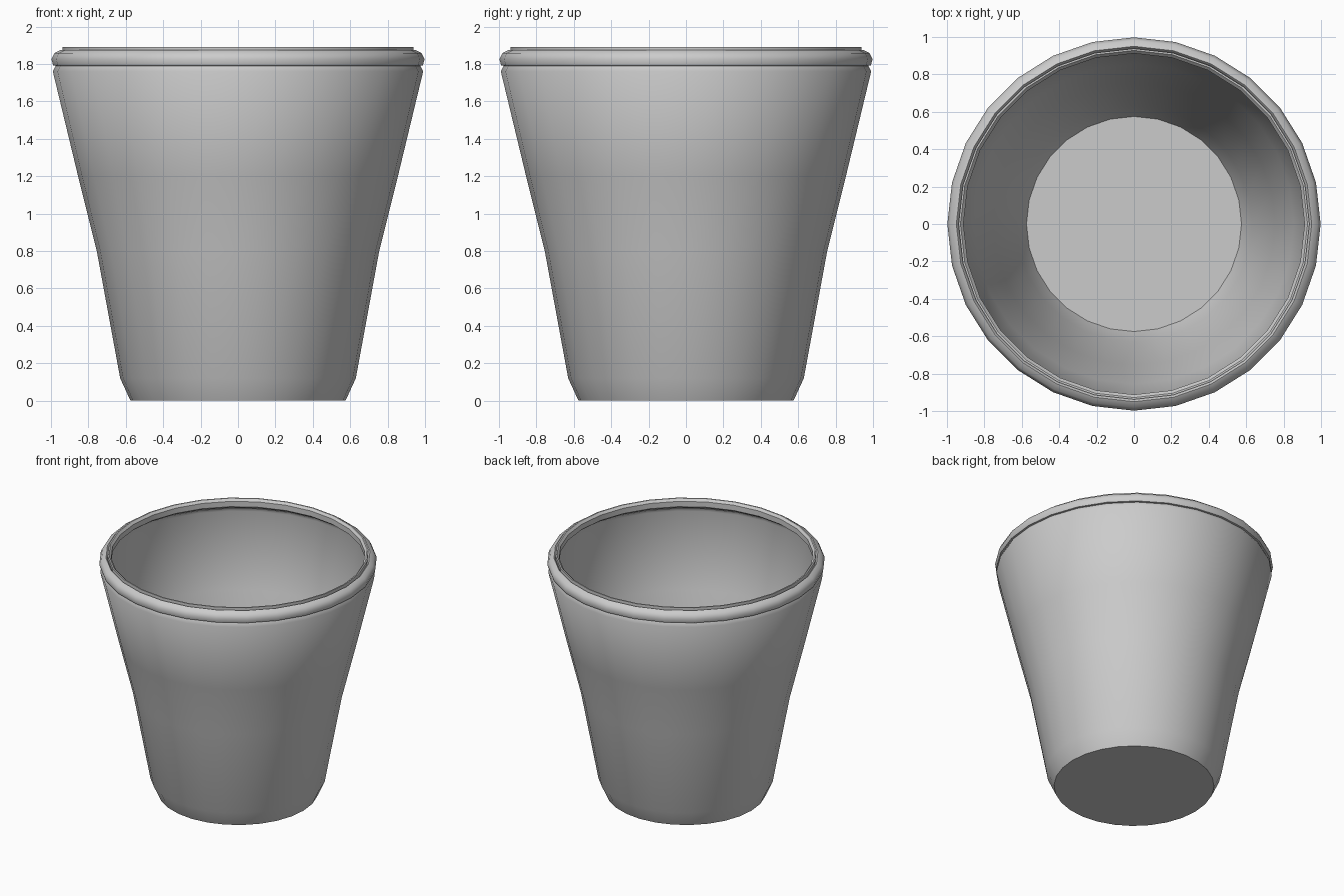
import bpy, bmesh, math

if "Cube" in bpy.data.objects:
    bpy.data.objects.remove(bpy.data.objects["Cube"])

SIDES = 28

grey = bpy.data.materials.new("light_grey")
grey.diffuse_color = (0.6, 0.6, 0.6, 1)
grey.use_nodes = True
grey.node_tree.nodes["Principled BSDF"].inputs["Base Color"].default_value = grey.diffuse_color


def lathe(name, profile, closed=False, floor=False, angle=30):
    """Spin a (radius, height) profile around z."""
    bm = bmesh.new()
    rings = []
    for r, z in profile:
        rings.append([bm.verts.new((r * math.cos(2 * math.pi * i / SIDES),
                                    r * math.sin(2 * math.pi * i / SIDES), z))
                      for i in range(SIDES)])
    pairs = list(zip(rings, rings[1:]))
    if closed:
        pairs.append((rings[-1], rings[0]))
    for a, b in pairs:
        for i in range(SIDES):
            j = (i + 1) % SIDES
            bm.faces.new((a[i], a[j], b[j], b[i]))
    if floor:
        bm.faces.new(rings[0][::-1])
    me = bpy.data.meshes.new(name)
    bm.to_mesh(me)
    bm.free()
    me.materials.append(grey)
    ob = bpy.data.objects.new(name, me)
    bpy.context.collection.objects.link(ob)
    bpy.ops.object.select_all(action='DESELECT')
    ob.select_set(True)
    bpy.context.view_layer.objects.active = ob
    bpy.ops.object.shade_smooth_by_angle(angle=math.radians(angle))
    return ob


# tapered thin-walled body with a flat floor
lathe("cup_body", [(0.575, 0), (0.63, 0.12), (0.755, 0.8), (0.855, 1.2),
                   (0.99, 1.76), (0.975, 1.79)], floor=True, angle=50)

# rolled outer rim
lathe("rolled_rim", [(0.972, 1.79), (0.988, 1.793), (0.998, 1.825),
                     (0.982, 1.858), (0.95, 1.874), (0.938, 1.862),
                     (0.938, 1.81)], closed=True, angle=50)

# thin raised lip inside the rim
lathe("inner_lip", [(0.938, 1.81), (0.938, 1.89), (0.928, 1.89),
                    (0.912, 1.872), (0.912, 1.83)], closed=True, angle=35)
